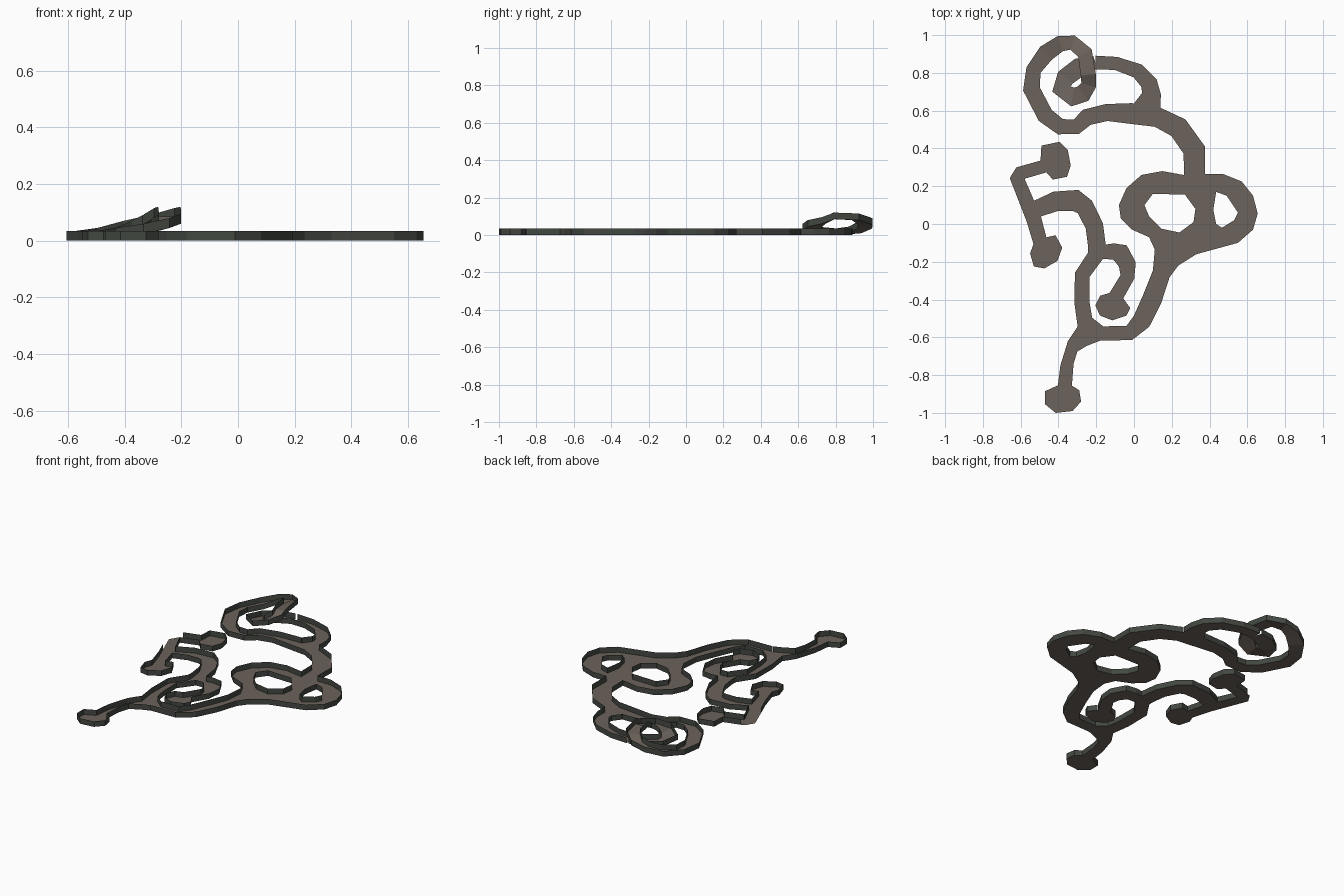
import bpy, bmesh
from mathutils import Vector
from mathutils.geometry import tessellate_polygon

if "Cube" in bpy.data.objects:
    bpy.data.objects.remove(bpy.data.objects["Cube"])

RIM = 0.035      # height of the thin rim around the floor
PIECES = 24      # steps used when trimming rims at the joints


def material(name, rgb):
    m = bpy.data.materials.new(name)
    m.diffuse_color = (*rgb, 1)
    m.use_nodes = True
    m.node_tree.nodes["Principled BSDF"].inputs["Base Color"].default_value = m.diffuse_color
    return m


FACE = material("warm_grey_floor", (0.150, 0.124, 0.104))
EDGE = material("dark_green_grey_rim", (0.056, 0.064, 0.053))
parts = []       # (name, points, floor faces, rim edges, ground areas)


def plate(name, *outlines):
    """Flat floor from an outline followed by its holes."""
    polys = [[Vector((x, y, 0)) for x, y in o] for o in outlines]
    pts = [p for poly in polys for p in poly]
    faces = [tuple(t) for t in tessellate_polygon(polys)]
    rims, n = [], 0
    for poly in polys:
        k = len(poly)
        rims += [(n + i, n + (i + 1) % k) for i in range(k)]
        n += k
    parts.append((name, pts, faces, rims, [[pts[i] for i in f] for f in faces]))


def ribbon(name, path):
    """Strip along a path of (x, y, width[, height]) with open ends."""
    c = [Vector(p[:2]) for p in path]
    n = len(c)
    left, right = [], []
    for i, p in enumerate(path):
        d = Vector((0, 0))
        if i > 0:
            d += (c[i] - c[i - 1]).normalized()
        if i < n - 1:
            d += (c[i + 1] - c[i]).normalized()
        d.normalize()
        off = Vector((-d.y, d.x)) * p[2] / 2
        z = p[3] if len(p) > 3 else 0
        left.append(Vector((*(c[i] + off), z)))
        right.append(Vector((*(c[i] - off), z)))
    pts = left + right
    faces = [(i, n + i, n + i + 1, i + 1) for i in range(n - 1)]
    rims = [(n + i, n + i + 1) for i in range(n - 1)]
    rims += [(i + 1, i) for i in range(n - 1)]
    flat = [[pts[i] for i in f] for f in faces if max(pts[i].z for i in f) == 0]
    parts.append((name, pts, faces, rims, flat))


def inside(p, poly):
    hit = False
    for a, b in zip(poly, poly[1:] + poly[:1]):
        if (a.y > p.y) != (b.y > p.y):
            if p.x < a.x + (p.y - a.y) / (b.y - a.y) * (b.x - a.x):
                hit = not hit
    return hit


def build(part):
    """Floor faces plus an upright rim wherever no other part joins."""
    name, pts, faces, rims, _ = part
    others = [q for o in parts if o is not part for q in o[4]]
    bm = bmesh.new()
    vs = [bm.verts.new(p) for p in pts]
    for f in faces:
        face = bm.faces.new([vs[i] for i in f])
        face.normal_update()
        if face.normal.z < 0:
            face.normal_flip()

    for i, j in rims:
        a, b = pts[i], pts[j]
        start = None
        for k in range(PIECES + 1):
            keep = False
            if k < PIECES:
                m = a.lerp(b, (k + 0.5) / PIECES)
                # the rim is open at the far left corner
                keep = m.x > -0.605 and (m.z > 0.001 or not any(inside(m, q) for q in others))
            if keep and start is None:
                start = k
            if not keep and start is not None:
                p, q = a.lerp(b, start / PIECES), a.lerp(b, k / PIECES)
                up = Vector((0, 0, RIM))
                w = bm.faces.new([bm.verts.new(v) for v in (p, q, q + up, p + up)])
                w.material_index = 1
                start = None
    me = bpy.data.meshes.new(name)
    bm.to_mesh(me)
    bm.free()
    me.materials.append(FACE)
    me.materials.append(EDGE)
    bpy.context.collection.objects.link(bpy.data.objects.new(name, me))


# Pierced oval body with two openings (outline anticlockwise, holes clockwise)
plate("body_plate",
      [(.26, .26), (.15, .28), (.04, .26), (-.04, .19), (-.08, .10), (-.07, .03),
       (-.01, -.03), (.08, -.07), (.11, -.135), (.10, -.245), (.19, -.28),
       (.235, -.22), (.33, -.16), (.55, -.10), (.63, -.03), (.655, .055),
       (.63, .15), (.57, .225), (.47, .265), (.375, .265)],
      [(.055, .10), (.08, .04), (.145, -.025), (.24, -.045), (.315, .01),
       (.325, .08), (.27, .155), (.10, .16)][::-1][::-1][::-1],
      [(.435, .17), (.49, .15), (.53, .09), (.55, .06), (.53, .02),
       (.465, -.02), (.435, 0), (.42, .075)])

# Upper scroll: climbs over itself and dives into the curl
ribbon("upper_scroll",
       [(.32, .22, .11), (.32, .39, .12), (.235, .51, .115), (.125, .565, .105),
        (-.015, .585, .11), (-.145, .59, .09), (-.25, .565, .09),
        (-.305, .515, .08), (-.39, .515, .085), (-.47, .575, .09),
        (-.543, .715, .09), (-.532, .815, .08), (-.465, .905, .092, .01),
        (-.39, .955, .085, .035), (-.325, .96, .078, .055),
        (-.26, .905, .082, .08), (-.242, .79, .08, .085), (-.24, .735, .08, .06),
        (-.27, .69, .095, .045), (-.325, .672, .10, .025),
        (-.385, .715, .10, .01), (-.362, .775, .10), (-.29, .83, .10),
        (-.205, .855, .072)])

# Branch from under the scroll back to the arm
ribbon("scroll_branch",
       [(-.205, .855, .072), (-.095, .85, .07), (.02, .81, .08),
        (.08, .745, .09), (.092, .69, .10), (.072, .63, .14), (.07, .575, .14)])

# Lower loop running from the body round to the left bar
ribbon("lower_loop",
       [(.165, -.22, .085), (.145, -.262, .095), (.095, -.40, .105),
        (.04, -.515, .10), (-.025, -.577, .08), (-.175, -.58, .08),
        (-.26, -.52, .09), (-.275, -.42, .08), (-.275, -.27, .08),
        (-.205, -.17, .085), (-.195, -.125, .095), (-.21, -.01, .095),
        (-.26, .09, .10), (-.31, .125, .115), (-.415, .12, .105),
        (-.515, .08, .09), (-.54, .07, .085)])

# Inner curl with its knob
ribbon("inner_curl",
       [(-.19, -.15, .07), (-.11, -.145, .085), (-.07, -.155, .105),
        (-.035, -.215, .092), (-.035, -.28, .075), (-.105, -.40, .078)])
plate("inner_curl_knob",
      [(-.06, -.39), (-.13, -.365), (-.18, -.38), (-.205, -.43),
       (-.18, -.485), (-.115, -.51), (-.04, -.485), (-.02, -.445)])

# Bottom stem with its knob
plate("bottom_stem",
      [(-.265, -.50), (-.30, -.545), (-.35, -.62), (-.39, -.75), (-.405, -.87),
       (-.33, -.87), (-.32, -.74), (-.30, -.675), (-.25, -.645),
       (-.18, -.618), (-.20, -.56)])
plate("bottom_stem_knob",
      [(-.33, -.855), (-.405, -.855), (-.47, -.885), (-.47, -.955),
       (-.415, -1.0), (-.325, -.99), (-.28, -.94), (-.29, -.88)])

# Left cross bar with a knob at each end
ribbon("left_bar",
       [(-.45, .313, .068), (-.60, .27, .075), (-.618, .24, .08),
        (-.53, .025, .08), (-.495, -.10, .075)])
plate("left_bar_upper_knob",
      [(-.495, .335), (-.465, .275), (-.43, .235), (-.355, .25),
       (-.335, .31), (-.35, .39), (-.395, .435), (-.49, .415)])
plate("left_bar_lower_knob",
      [(-.46, -.07), (-.53, -.10), (-.55, -.155), (-.53, -.225),
       (-.475, -.235), (-.405, -.195), (-.38, -.125), (-.415, -.06)])

for part in parts:
    build(part)
